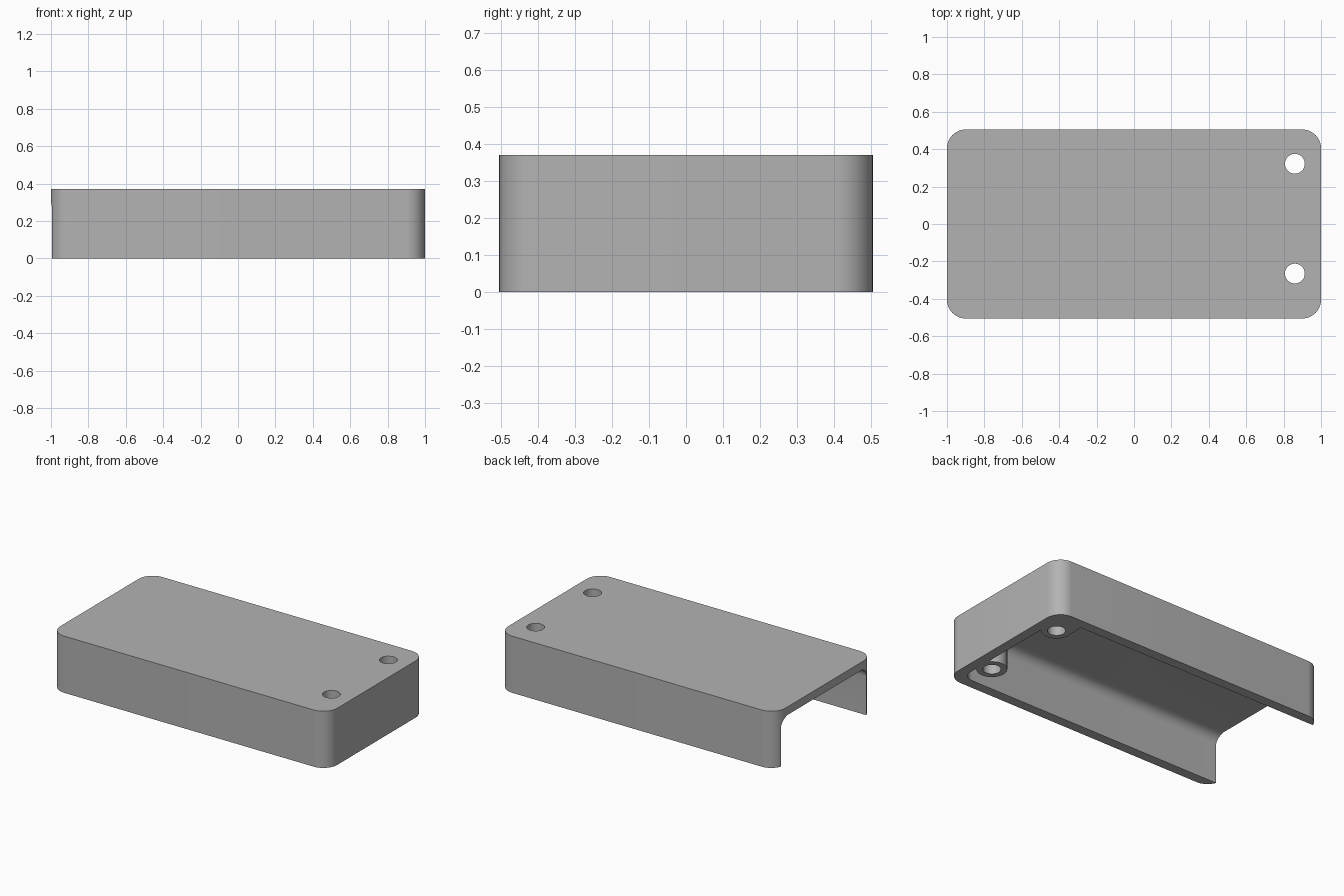
import bpy
import bmesh
import math

if "Cube" in bpy.data.objects:
    bpy.data.objects.remove(bpy.data.objects["Cube"], do_unlink=True)

HEIGHT = 0.37
HALF_W = 0.505
INNER_W = 0.44        # half width of the cavity
INNER_X = 0.935       # closed end of the cavity
CEILING = 0.317
HOLES = [(0.86, 0.322), (0.86, -0.265)]

grey = bpy.data.materials.new("plain grey")
grey.use_nodes = True
color = (0.45, 0.45, 0.45, 1)
grey.diffuse_color = color
grey.node_tree.nodes["Principled BSDF"].inputs["Base Color"].default_value = color


def finish(name, bm):
    mesh = bpy.data.meshes.new(name)
    bm.to_mesh(mesh)
    bm.free()
    mesh.materials.append(grey)
    obj = bpy.data.objects.new(name, mesh)
    bpy.context.collection.objects.link(obj)
    return obj


def block(name, low, high, upright_radius=0, top_radius=0, picks=lambda v: True):
    """Box with rounded upright edges, then rounded top edges."""
    bm = bmesh.new()
    bmesh.ops.create_cube(bm, size=1)
    for v in bm.verts:
        v.co = [l + (c + 0.5) * (h - l) for c, l, h in zip(v.co, low, high)]
    if upright_radius:
        edges = [e for e in bm.edges
                 if abs(e.verts[0].co.z - e.verts[1].co.z) > 0.01
                 and picks(e.verts[0].co)]
        bmesh.ops.bevel(bm, geom=edges, offset=upright_radius, segments=12,
                        profile=0.5, affect='EDGES')
    if top_radius:
        edges = [e for e in bm.edges
                 if all(abs(v.co.z - high[2]) < 1e-4 for v in e.verts)]
        bmesh.ops.bevel(bm, geom=edges, offset=top_radius, segments=10,
                        profile=0.5, affect='EDGES')
    return finish(name, bm)


def cylinder(name, spot, radius, low, high):
    bm = bmesh.new()
    bmesh.ops.create_cone(bm, cap_ends=True, segments=48, radius1=radius,
                          radius2=radius, depth=high - low)
    bmesh.ops.translate(bm, verts=bm.verts, vec=(*spot, (low + high) / 2))
    return finish(name, bm)


def cut(target, tool):
    """Subtract the tool from the target and discard the tool."""
    mod = target.modifiers.new("cut", 'BOOLEAN')
    mod.operation = 'DIFFERENCE'
    mod.solver = 'EXACT'
    mod.object = tool
    bpy.context.view_layer.update()
    graph = bpy.context.evaluated_depsgraph_get()
    mesh = bpy.data.meshes.new_from_object(target.evaluated_get(graph))
    target.modifiers.clear()
    target.data = mesh
    bpy.data.objects.remove(tool, do_unlink=True)


# Outer cover with rounded upright corners
cover = block("cover", (-1, -HALF_W, 0), (1, HALF_W, HEIGHT), 0.1)

# Cavity, open below and at one end, with a rounded ceiling edge
cavity = block("cavity", (-1.3, -INNER_W, -0.2), (INNER_X, INNER_W, CEILING),
               0.07, 0.065, lambda co: co.x > 0)

# Screw bosses left standing inside, one joined to the side wall
for spot in HOLES:
    cut(cavity, cylinder("boss", spot, 0.09, -0.3, 0.5))
cut(cavity, block("boss_web", (0.772, 0.33, -0.3), (1.1, 0.6, 0.5)))
cut(cover, cavity)

# Screw holes through the bosses
for spot in HOLES:
    cut(cover, cylinder("screw_hole", spot, 0.053, -0.2, 0.6))

bpy.ops.object.select_all(action='DESELECT')
cover.select_set(True)
bpy.context.view_layer.objects.active = cover
bpy.ops.object.shade_smooth_by_angle(angle=math.radians(30))
